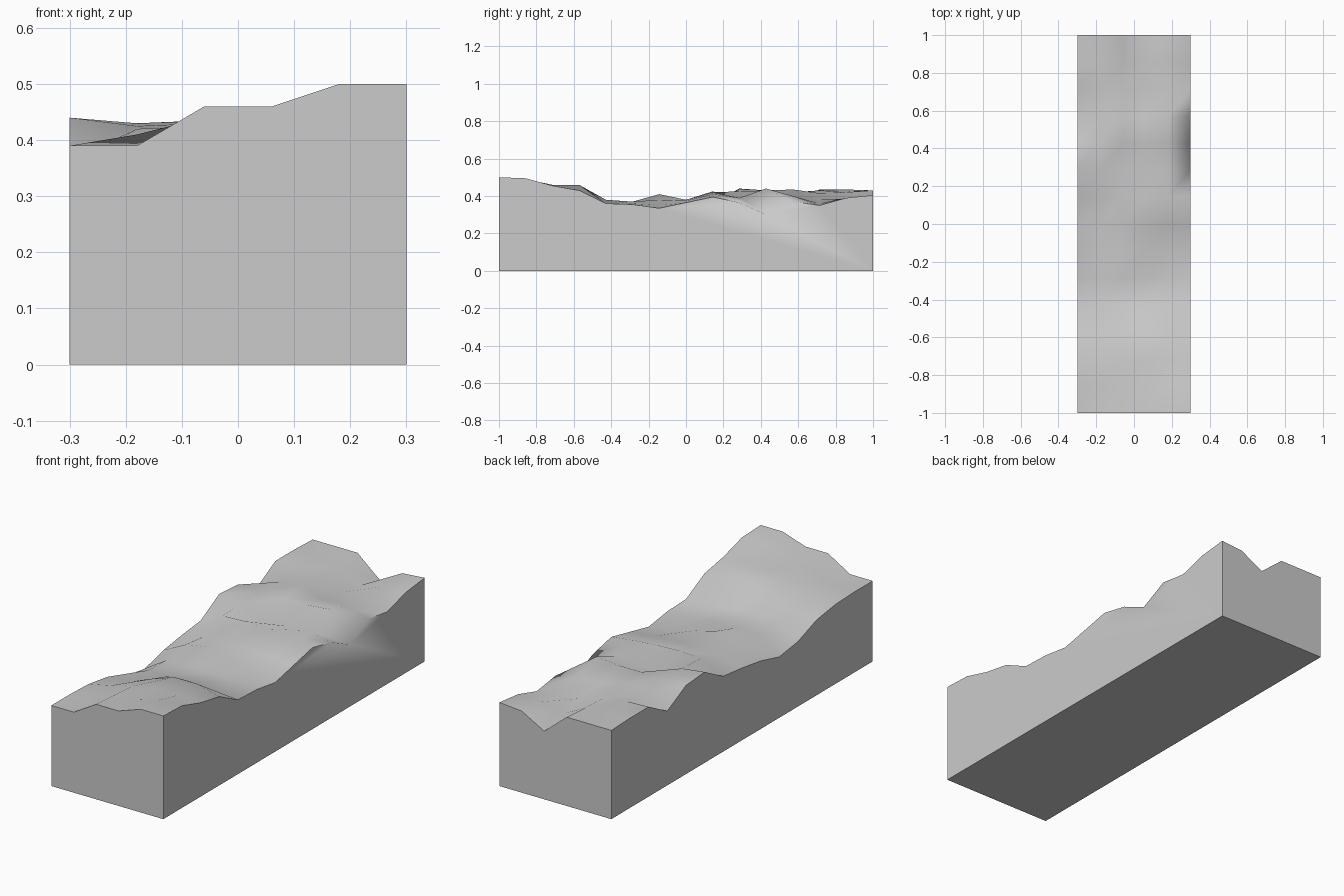
import bpy, bmesh, math

if "Cube" in bpy.data.objects:
    bpy.data.objects.remove(bpy.data.objects["Cube"])

# Ground height profiles in hundredths: one per step in y (front to back), x left to right
PROFILES = [
    (39, 39, 46, 46, 50, 50),
    (39, 39, 45, 46, 49, 49.5),
    (38.5, 41, 44, 45.5, 46, 45.5),
    (36.5, 37.5, 42, 46, 46, 43),
    (31.5, 37.5, 38, 38, 36.5, 36),
    (29.5, 37, 37, 37, 36, 35.5),
    (33, 39, 41, 38, 35, 33.5),
    (35, 37.5, 38, 38, 37.5, 36.5),
    (36.5, 42, 42.5, 42, 41, 39.5),
    (44, 42.5, 37, 38, 39, 36.5),
    (43, 43, 43, 43, 44, 30),
    (36, 42, 43.5, 40, 40, 37),
    (43.5, 43, 41.5, 38, 36, 35),
    (43.5, 42.5, 42, 36, 38.5, 39),
    (43, 43, 43, 33, 39.5, 40.5),
]
ny, nx = len(PROFILES), len(PROFILES[0])

bm = bmesh.new()

# Uneven top surface
top = [[bm.verts.new((-0.3 + 0.6 * i / (nx - 1), -1 + 2 * k / (ny - 1), h / 100))
        for i, h in enumerate(row)] for k, row in enumerate(PROFILES)]
for k in range(ny - 1):
    for i in range(nx - 1):
        bm.faces.new((top[k][i], top[k][i + 1], top[k + 1][i + 1], top[k + 1][i]))

# Flat base and one single face per wall
corners = [bm.verts.new((sx * 0.3, sy, 0)) for sx, sy in ((-1, -1), (1, -1), (1, 1), (-1, 1))]
bm.faces.new(corners[::-1])
rims = [top[0],
        [row[-1] for row in top],
        top[-1][::-1],
        [row[0] for row in top][::-1]]
for n, rim in enumerate(rims):
    bm.faces.new([corners[n], corners[(n + 1) % 4]] + rim[::-1])

bmesh.ops.recalc_face_normals(bm, faces=bm.faces)
mesh = bpy.data.meshes.new("terrain_block")
bm.to_mesh(mesh)
bm.free()
block = bpy.data.objects.new("terrain_block", mesh)
bpy.context.collection.objects.link(block)

# Rolling top is smooth, block edges stay crisp
bpy.context.view_layer.objects.active = block
block.select_set(True)
bpy.ops.object.shade_smooth_by_angle(angle=math.radians(60))
